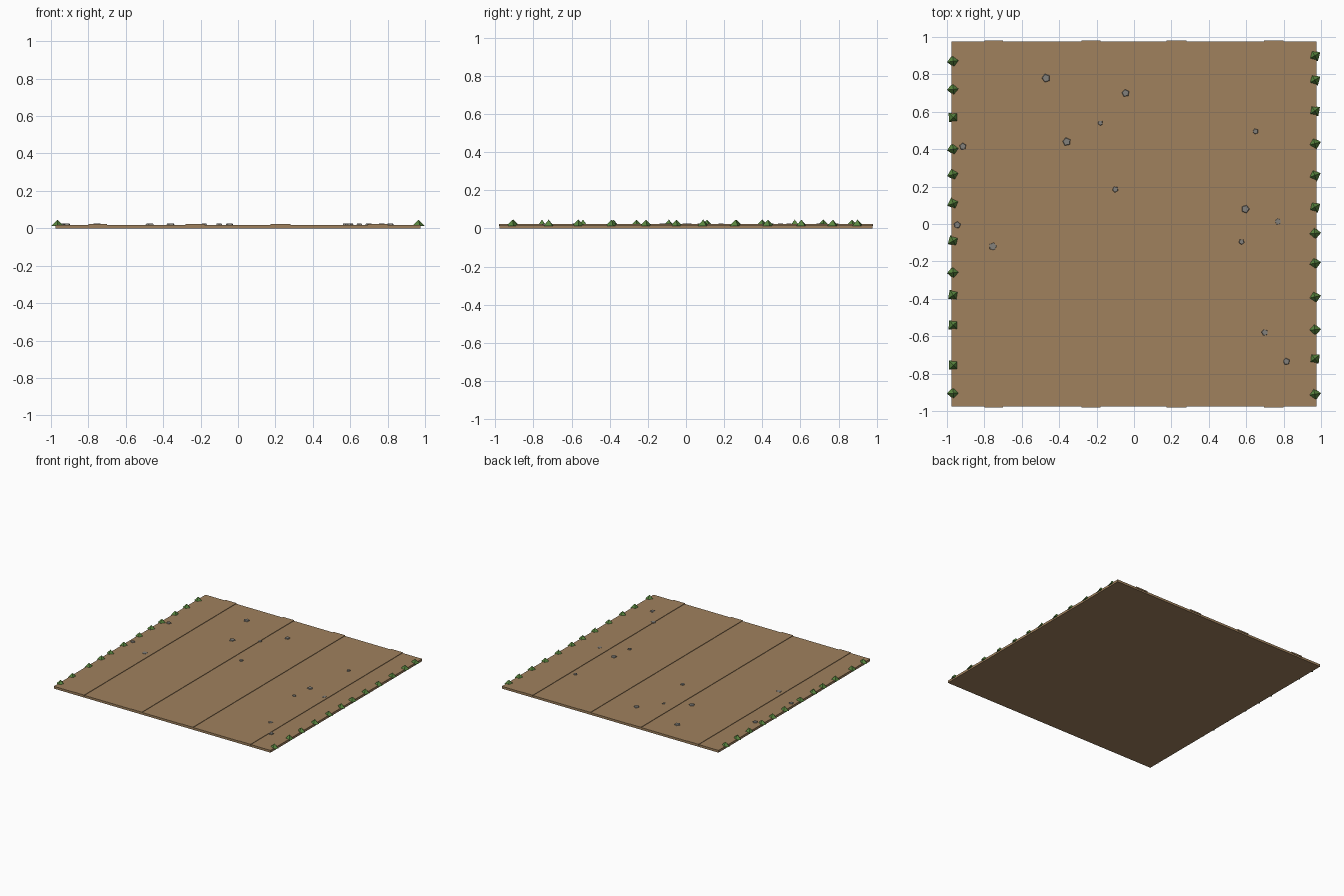
import bpy, bmesh, math, random
from mathutils import Matrix

if "Cube" in bpy.data.objects:
    bpy.data.objects.remove(bpy.data.objects["Cube"])

random.seed(4)


def material(name, rgb):
    m = bpy.data.materials.new(name)
    m.diffuse_color = (*rgb, 1)
    m.use_nodes = True
    m.node_tree.nodes["Principled BSDF"].inputs["Base Color"].default_value = m.diffuse_color
    return m


DIRT = material("packed_dirt", (0.35, 0.22, 0.11))
GRASS = material("grass_green", (0.10, 0.24, 0.05))
STONE = material("grey_stone", (0.23, 0.22, 0.20))


def finish(bm, name, mat):
    me = bpy.data.meshes.new(name)
    bm.to_mesh(me)
    bm.free()
    me.materials.append(mat)
    ob = bpy.data.objects.new(name, me)
    bpy.context.collection.objects.link(ob)
    return ob


def box(name, x0, x1, y, z0, z1, mat):
    bm = bmesh.new()
    m = Matrix.Translation(((x0 + x1) / 2, 0, (z0 + z1) / 2)) @ Matrix.Diagonal((x1 - x0, 2 * y, z1 - z0, 1))
    bmesh.ops.create_cube(bm, size=1, matrix=m)
    return finish(bm, name, mat)


def cone(name, x, y, z0, z1, r0, r1, sides, angle, mat):
    bm = bmesh.new()
    m = Matrix.Translation((x, y, (z0 + z1) / 2)) @ Matrix.Rotation(math.radians(angle), 4, 'Z')
    bmesh.ops.create_cone(bm, cap_ends=True, segments=sides, radius1=r0, radius2=r1, depth=z1 - z0, matrix=m)
    return finish(bm, name, mat)


# road slab
box("road_slab", -0.977, 0.977, 0.977, 0, 0.0185, DIRT)

# raised wheel tracks running along the road
for i, (a, b) in enumerate([(-0.8, -0.7), (-0.28, -0.18), (0.175, 0.28), (0.695, 0.8)]):
    box(f"wheel_track_{i + 1}", a, b, 0.981, 0.012, 0.0225, DIRT)

# grass tufts along both edges: (y, turn)
left = [(0.87, 8), (0.72, 5), (0.57, 48), (0.40, 10), (0.265, 15), (0.11, 20), (-0.09, 30),
        (-0.26, 5), (-0.38, 35), (-0.54, 42), (-0.755, 45), (-0.905, 3)]
right = [(0.90, 30), (0.77, 30), (0.605, 35), (0.43, 15), (0.26, 20), (0.09, 30), (-0.05, 5),
         (-0.21, 10), (-0.39, 12), (-0.565, 4), (-0.72, 38), (-0.91, 10)]
for side, x, tufts in (("left", -0.966, left), ("right", 0.966, right)):
    for i, (y, turn) in enumerate(tufts):
        cone(f"{side}_grass_tuft_{i + 1}", x, y, 0.012, 0.046, 0.034, 0, 4, turn, GRASS)

# flat pebbles scattered on the surface: (x, y, radius)
pebbles = [(-0.47, 0.78, 0.027), (-0.045, 0.70, 0.024), (-0.18, 0.54, 0.017), (-0.36, 0.44, 0.026),
           (-0.915, 0.415, 0.022), (-0.10, 0.185, 0.019), (-0.945, -0.005, 0.022), (-0.755, -0.12, 0.027),
           (0.595, 0.08, 0.026), (0.77, 0.013, 0.022), (0.575, -0.095, 0.018), (0.65, 0.495, 0.018),
           (0.70, -0.58, 0.022), (0.815, -0.735, 0.022)]
for i, (x, y, r) in enumerate(pebbles):
    cone(f"pebble_{i + 1}", x, y, 0.012, 0.0245, r, r * 0.75, 5, random.uniform(0, 72), STONE)
